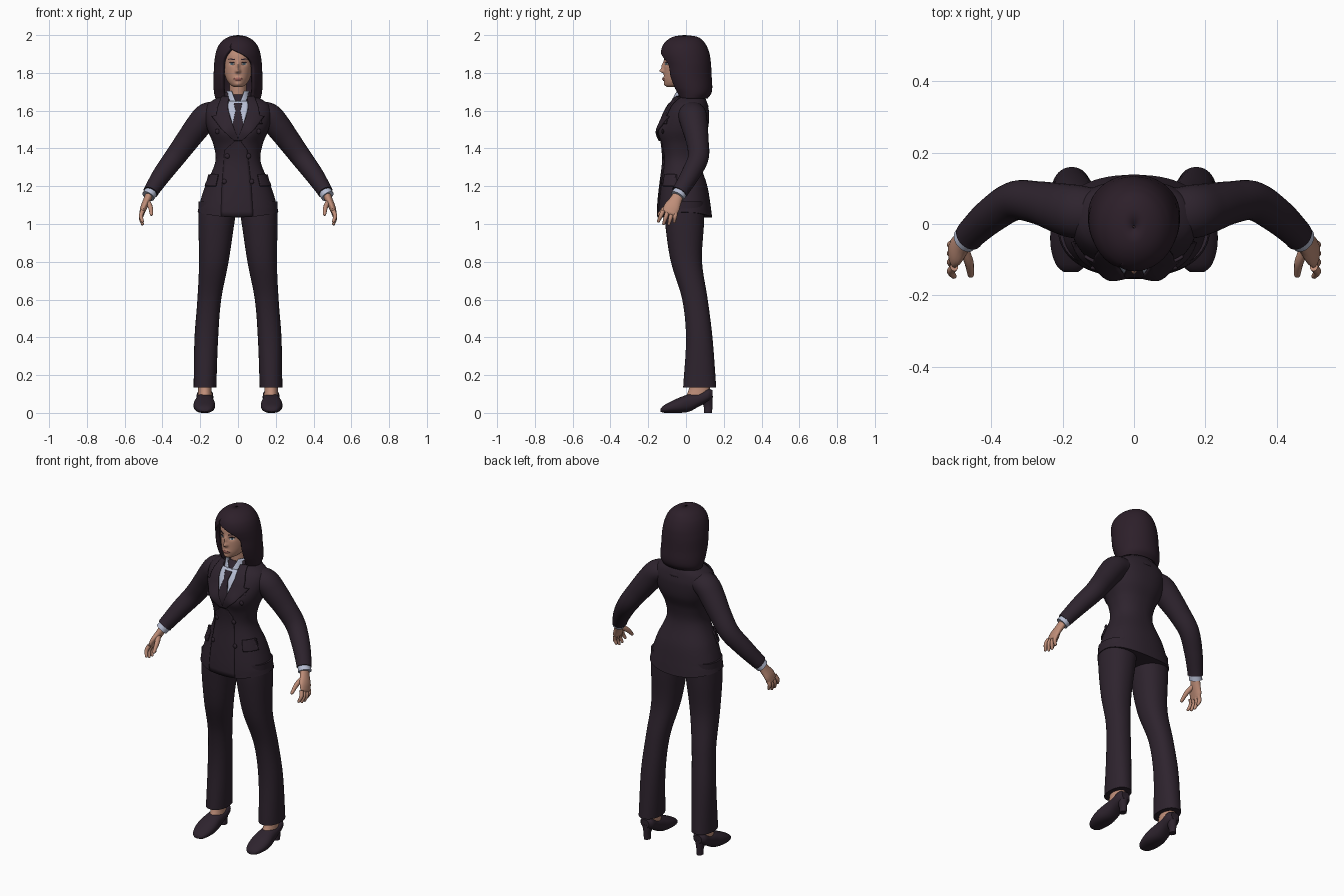
import bpy, bmesh, math
from mathutils import Vector

cube = bpy.data.objects.get("Cube")
if cube:
    bpy.data.objects.remove(cube, do_unlink=True)


def material(name, *rgb):
    m = bpy.data.materials.new(name)
    m.use_nodes = True
    m.diffuse_color = (*rgb, 1)
    m.node_tree.nodes["Principled BSDF"].inputs["Base Color"].default_value = (*rgb, 1)
    return m


SUIT = material("dark plum cloth", .027, .017, .027)
HAIR = material("dark hair", .026, .014, .023)
SKIN = material("skin", .52, .27, .19)
SHIRT = material("pale blue shirt", .47, .51, .65)
LIPS = material("rose lips", .36, .13, .11)
WHITE = material("eye white", .6, .6, .6)
IRIS = material("blue grey iris", .09, .15, .2)


def finish(name, bm, mat, mirror=False, thick=0, offset=0):
    bmesh.ops.remove_doubles(bm, verts=bm.verts, dist=.0001)
    bmesh.ops.recalc_face_normals(bm, faces=bm.faces)
    me = bpy.data.meshes.new(name)
    bm.to_mesh(me)
    bm.free()
    me.materials.append(mat)
    me.shade_smooth()
    me.set_sharp_from_angle(angle=math.radians(45))
    ob = bpy.data.objects.new(name, me)
    bpy.context.collection.objects.link(ob)
    if thick:
        s = ob.modifiers.new("thickness", 'SOLIDIFY')
        s.thickness, s.offset = thick, offset
    if mirror:
        ob.modifiers.new("mirror", 'MIRROR')
    return ob


def at(table, t):
    """Smooth interpolation of table rows keyed by their first value."""
    rows = sorted(table)
    t = min(max(t, rows[0][0]), rows[-1][0])
    last = len(rows) - 1
    i = max(k for k in range(last) if rows[k][0] <= t)

    def slope(k, c):
        a, b = rows[max(k - 1, 0)], rows[min(k + 1, last)]
        return (b[c] - a[c]) / (b[0] - a[0])
    a, b = rows[i], rows[i + 1]
    d = b[0] - a[0]
    s = (t - a[0]) / d
    h = s * s * (3 - 2 * s)
    return [a[c] + (b[c] - a[c]) * h + d * s * (1 - s) * ((1 - s) * slope(i, c) - s * slope(i + 1, c))
            for c in range(1, len(a))]


def skin_rings(bm, rings, closed=True):
    vs = [[bm.verts.new(p) for p in r] for r in rings]
    n = len(vs[0])
    for a, b in zip(vs, vs[1:]):
        for k in range(n if closed else n - 1):
            bm.faces.new((a[k], a[(k + 1) % n], b[(k + 1) % n], b[k]))
    if closed:
        bm.faces.new(vs[0])
        bm.faces.new(vs[-1])


def steps(lo, hi, n):
    return [lo + (hi - lo) * i / n for i in range(n + 1)]


def flat(x, z):
    return 0


def front(table, x, z, n=2, bump=flat):
    """Front depth of a lofted body at x, z."""
    cx, rx, y0, y1 = at(table, z)
    w = (1 - min(abs((x - cx) / rx), .985) ** n) ** (1 / n)
    return (y0 + y1) / 2 - ((y1 - y0) / 2 + bump(x, z)) * w


def loft(name, table, mat, n=2, seg=40, rows=40, bump=flat, mirror=False, axis='z'):
    """Stacked rounded sections: position, centre x, half width, near and far depth."""
    rings = []
    for t in steps(min(table)[0], max(table)[0], rows):
        cx, rx, y0, y1 = at(table, t)
        ring = []
        for k in range(seg):
            a = math.tau * k / seg
            s, c = math.sin(a), -math.cos(a)
            x = cx + rx * math.copysign(abs(s) ** (2 / n), s)
            w = math.copysign(abs(c) ** (2 / n), c)
            y = (y0 + y1) / 2 + ((y1 - y0) / 2 + (bump(x, t) if c < 0 else 0)) * w
            ring.append((x, y, t) if axis == 'z' else (x, t, y))
        rings.append(ring)
    bm = bmesh.new()
    skin_rings(bm, rings)
    return finish(name, bm, mat, mirror)


def shell(name, table, mat, thick, rows=40, seg=56):
    """Wrap open at the front: height, half width, front, back, left and right opening."""
    rings = []
    for z in steps(min(table)[0], max(table)[0], rows):
        rx, y0, y1, xl, xr = at(table, z)
        a0, a1 = [math.asin(max(-1, min(1, x / rx))) for x in (xr, xl)]
        rings.append([(rx * math.sin(a), (y0 + y1) / 2 - (y1 - y0) / 2 * math.cos(a), z)
                      for a in steps(a0, a1 + math.tau, seg)])
    bm = bmesh.new()
    skin_rings(bm, rings, closed=False)
    return finish(name, bm, mat, thick=thick, offset=-1)


def tube(bm, pts, seg=20, round_end=True):
    """Limb through points x, y, z, width along y, width across."""
    table = [(i, *p) for i, p in enumerate(pts)]
    samples = [at(table, t) for t in steps(0, len(pts) - 1, 6 * len(pts))]
    rings = []

    def ring(c, d, ra, rb):
        u = Vector((0, 1, 0))
        u = (u - d * u.dot(d)).normalized()
        v = d.cross(u)
        rings.append([c + u * ra * math.cos(math.tau * k / seg) + v * rb * math.sin(math.tau * k / seg)
                      for k in range(seg)])
    for i, p in enumerate(samples):
        a, b = samples[max(i - 1, 0)], samples[min(i + 1, len(samples) - 1)]
        d = (Vector(b[:3]) - Vector(a[:3])).normalized()
        ring(Vector(p[:3]), d, p[3], p[4])
    if round_end:
        for a in (.5, 1, 1.4):
            ring(Vector(p[:3]) + d * p[4] * math.sin(a), d, p[3] * math.cos(a), p[4] * math.cos(a))
    skin_rings(bm, rings)


def patch(name, rows, surface, mat, lift, mirror=False, thick=.006):
    """Thin plate following a surface; rows hold height, left and right x."""
    bm = bmesh.new()
    grid = []
    for (z0, l0, r0), (z1, l1, r1) in zip(rows, rows[1:]):
        for s in steps(0, 1, 6):
            z, l, r = z0 + (z1 - z0) * s, l0 + (l1 - l0) * s, r0 + (r1 - r0) * s
            grid.append([(x, surface(x, z) - lift, z) for x in steps(l, r, 10)])
    skin_rings(bm, grid, closed=False)
    return finish(name, bm, mat, mirror, thick)


def hill(x, z, cx, cz, sx, sz, height):
    return height * math.exp(-((abs(x) - cx) / sx) ** 2 - ((z - cz) / sz) ** 2)


# Jacket body
JACKET = [(1.035, 0, .214, -.15, .138), (1.1, 0, .205, -.148, .13), (1.2, 0, .174, -.138, .113),
          (1.33, 0, .12, -.122, .075), (1.42, 0, .13, -.127, .085), (1.5, 0, .162, -.136, .115),
          (1.58, 0, .178, -.112, .123), (1.63, 0, .165, -.085, .115), (1.66, 0, .125, -.06, .105),
          (1.685, 0, .07, -.04, .085)]


def bust(x, z):
    return hill(x, z, .075, 1.48, .045, .055, .02)


def chest(x, z):
    return front(JACKET, x, z, 2.3, bust)


jacket = loft("jacket", JACKET, SUIT, 2.3, 64, 60, bust)
for v in jacket.data.vertices:
    if v.co.z < 1.1:
        v.co.z += .6 * v.co.x ** 2 * (1.1 - v.co.z) / .065
patch("jacket_overlap", [(1.45, -.005, .005), (1.39, -.07, .05), (1.2, -.085, .07), (1.04, -.09, .08)],
      chest, SUIT, .002)
patch("shirt_front", [(1.65, -.055, .055), (1.6, -.05, .05), (1.45, -.005, .005)], chest, SHIRT, .004)
patch("tie", [(1.64, -.022, .022), (1.6, -.013, .013), (1.52, -.03, .03), (1.45, -.01, .01)],
      chest, SUIT, .01)
patch("lapels", [(1.675, .05, .085), (1.61, .053, .11), (1.575, .044, .112), (1.57, .043, .138),
                 (1.5, .02, .085), (1.44, -.004, .02)], chest, SUIT, .009, True, .009)
patch("pocket_flaps", [(1.262, .105, .158), (1.235, .11, .164), (1.2, .118, .173)],
      chest, SUIT, .009, True, .009)
patch("breast_pocket", [(1.55, .075, .125), (1.53, .077, .127)], chest, SUIT, .005)
shell("jacket_collar", [(1.62, .115, -.09, .12, -.07, .07), (1.66, .092, -.07, .105, -.06, .06),
                        (1.695, .075, -.055, .085, -.055, .055)], SUIT, .012, 8)

# Buttons in three mirrored pairs
for level, (x, z) in zip(("upper", "middle", "lower"), ((.11, 1.49), (.056, 1.36), (.073, 1.225))):
    bm = bmesh.new()
    bmesh.ops.create_uvsphere(bm, u_segments=16, v_segments=8, radius=.013)
    for v in bm.verts:
        v.co = (v.co.x + x, v.co.y * .5 + chest(x, z) - .006, v.co.z + z)
    finish(level + "_buttons", bm, SUIT, True)

# Sleeves, cuffs and hands
bm = bmesh.new()
tube(bm, [(.11, .03, 1.59, .07, .06), (.165, .035, 1.572, .075, .068), (.21, .045, 1.52, .07, .068),
          (.27, .06, 1.44, .06, .062), (.335, .065, 1.352, .055, .056), (.4, .025, 1.265, .05, .05),
          (.45, -.02, 1.19, .044, .042), (.463, -.035, 1.168, .043, .04)], 28, False)
finish("sleeves", bm, SUIT, True)
bm = bmesh.new()
tube(bm, [(.45, -.02, 1.185, .037, .034), (.475, -.045, 1.147, .038, .035)], 24, False)
finish("shirt_cuffs", bm, SHIRT, True)
bm = bmesh.new()
tube(bm, [(.462, -.032, 1.17, .027, .022), (.482, -.055, 1.125, .033, .02), (.498, -.074, 1.09, .042, .018),
          (.508, -.086, 1.062, .04, .014)])
for y, z, ty, tz in ((-.121, 1.07, -.146, 1.015), (-.098, 1.065, -.118, 1.002),
                     (-.075, 1.06, -.09, 1.0), (-.055, 1.062, -.062, 1.013)):
    tube(bm, [(.505, y, z, .012, .012), (.514, (y + ty) / 2, (z + tz) / 2, .011, .011),
              (.506, ty, tz, .008, .008)], 10)
tube(bm, [(.482, -.06, 1.125, .016, .014), (.464, -.105, 1.09, .014, .013), (.458, -.142, 1.052, .009, .009)], 10)
finish("hands", bm, SKIN, True)

# Trousers, ankles and heeled shoes
loft("trouser_legs", [(.135, .175, .06, -.015, .16), (.4, .1675, .0625, 0, .14), (.6, .152, .063, -.02, .115),
                      (.8, .128, .078, -.08, .085), (1, .115, .095, -.11, .095), (1.12, .105, .105, -.115, .1)],
     SUIT, 2.2, mirror=True)
loft("ankles", [(.07, .175, .038, -.01, .125), (.11, .175, .036, .01, .125), (.2, .175, .036, .035, .13)],
     SKIN, mirror=True, rows=10)
loft("shoes", [(-.135, .177, .02, .006, .022), (-.12, .177, .038, .001, .038), (-.08, .178, .053, 0, .06),
               (-.03, .178, .057, 0, .083), (.02, .177, .05, .008, .1), (.07, .176, .045, .035, .108),
               (.12, .175, .042, .06, .128), (.14, .175, .026, .075, .12)],
     SUIT, 2.3, mirror=True, axis='y')
loft("shoe_heels", [(0, .175, .018, .095, .138), (.04, .175, .02, .092, .14), (.09, .175, .038, .06, .142)],
     SUIT, mirror=True, seg=24, rows=12)

# Head with modelled features
HEAD = [(1.725, 0, .02, -.1, -.04), (1.735, 0, .038, -.11, 0), (1.76, 0, .058, -.116, .05),
        (1.8, 0, .073, -.117, .09), (1.85, 0, .08, -.116, .1), (1.9, 0, .08, -.113, .1),
        (1.95, 0, .068, -.09, .085), (1.98, 0, .03, -.045, .05)]


def features(x, z):
    return (hill(x, z, 0, 1.811, .011, .011, .02) + hill(x, z, 0, 1.835, .009, .022, .013)
            + hill(x, z, .009, 1.806, .006, .007, .005) + hill(x, z, .033, 1.848, .016, .011, -.006)
            + hill(x, z, 0, 1.768, .02, .009, .007) + hill(x, z, 0, 1.74, .016, .01, .005))


def face(x, z):
    return front(HEAD, x, z, 2, features)


loft("head", HEAD, SKIN, 2, 112, 80, features)
loft("neck", [(1.58, 0, .055, -.055, .07), (1.65, 0, .046, -.04, .065), (1.77, 0, .046, -.045, .06)], SKIN)
patch("eyes", [(1.854, .028, .036), (1.851, .022, .043), (1.846, .019, .046), (1.841, .027, .038)],
      face, WHITE, .001, True, .003)
patch("irises", [(1.854, .03, .035), (1.848, .027, .038), (1.842, .03, .035)], face, IRIS, .002, True, .003)
patch("lashes", [(1.857, .028, .037), (1.854, .02, .046), (1.852, .018, .049)], face, HAIR, .002, True, .002)
patch("eyebrows", [(1.876, .033, .042), (1.872, .018, .052), (1.868, .015, .022)], face, HAIR, .001, True, .003)
patch("lips", [(1.775, -.008, .008), (1.768, -.025, .025), (1.758, -.009, .009)], face, LIPS, .001, False, .003)

# Bobbed hair with a side parting, and the shirt collar
shell("hair", [(2, .004, -.012, -.004, -.001, -.001), (1.995, .036, -.055, .045, -.012, -.012),
               (1.98, .07, -.09, .08, -.025, -.025), (1.955, .096, -.117, .102, -.035, -.035),
               (1.93, .11, -.129, .115, -.04, -.04), (1.9, .119, -.133, .125, -.062, .02),
               (1.87, .124, -.128, .13, -.077, .062), (1.84, .127, -.12, .133, -.083, .08),
               (1.78, .129, -.11, .136, -.085, .083), (1.72, .129, -.085, .139, -.083, .083),
               (1.69, .126, -.065, .133, -.08, .08), (1.665, .12, -.05, .115, -.076, .076)], HAIR, .022, 70, 80)
shell("shirt_collar", [(1.6, .088, -.1, .08, -.012, .012), (1.635, .075, -.085, .075, -.008, .008),
                       (1.67, .066, -.072, .07, -.022, .022), (1.705, .06, -.06, .065, -.036, .036)],
      SHIRT, .008, 12)
